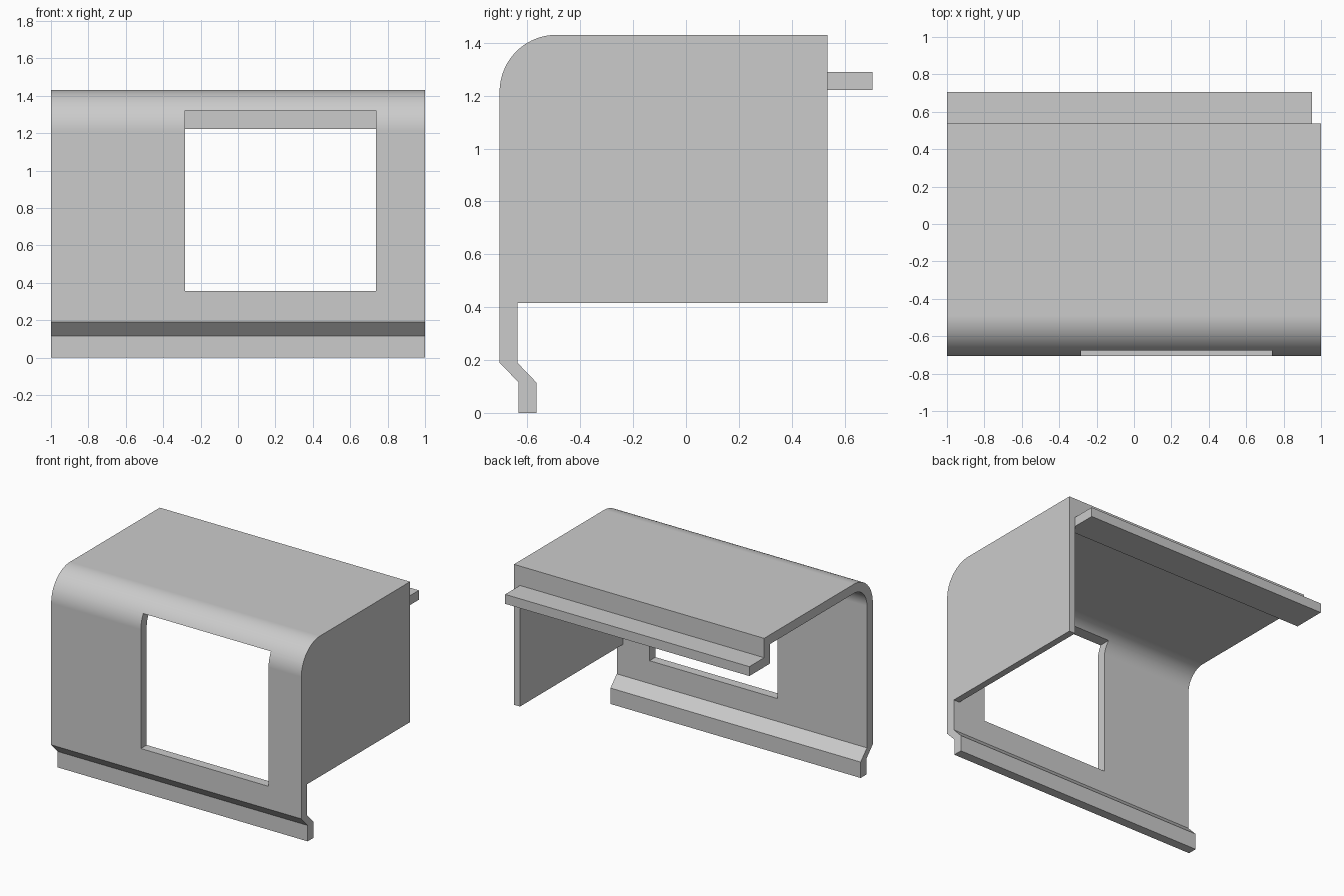
import bpy, bmesh, math

if "Cube" in bpy.data.objects:
    bpy.data.objects.remove(bpy.data.objects["Cube"], do_unlink=True)

grey = bpy.data.materials.new("plain grey")
grey.use_nodes = True
COLOUR = (0.6, 0.6, 0.6, 1)
grey.diffuse_color = COLOUR
grey.node_tree.nodes["Principled BSDF"].inputs["Base Color"].default_value = COLOUR

FRONT, BACK, TOP = -0.705, 0.536, 1.43
THICK, RADIUS = 0.067, 0.215
WALL_INNER = 0.952
WALL_BOTTOM = 0.415


def prism(name, outline, x0, x1):
    """Extrude a (y, z) outline along x."""
    bm = bmesh.new()
    face = bm.faces.new([bm.verts.new((x0, y, z)) for y, z in outline])
    ext = bmesh.ops.extrude_face_region(bm, geom=[face])
    verts = [v for v in ext["geom"] if isinstance(v, bmesh.types.BMVert)]
    bmesh.ops.translate(bm, verts=verts, vec=(x1 - x0, 0, 0))
    bmesh.ops.recalc_face_normals(bm, faces=bm.faces)
    mesh = bpy.data.meshes.new(name)
    bm.to_mesh(mesh)
    bm.free()
    mesh.materials.append(grey)
    obj = bpy.data.objects.new(name, mesh)
    bpy.context.collection.objects.link(obj)
    return obj


def bend(radius, steps=24):
    """Front upper corner, from the front face round to the roof."""
    cy, cz = FRONT + RADIUS, TOP - RADIUS
    angles = [math.pi / 2 * i / steps for i in range(steps + 1)]
    return [(cy - radius * math.cos(a), cz + radius * math.sin(a)) for a in angles]


def combine(target, other, operation):
    other.hide_render = True
    mod = target.modifiers.new(operation.lower(), 'BOOLEAN')
    mod.operation, mod.object, mod.solver = operation, other, 'EXACT'
    bpy.ops.object.select_all(action='DESELECT')
    bpy.context.view_layer.objects.active = target
    target.select_set(True)
    bpy.ops.object.modifier_apply(modifier=mod.name)
    bpy.data.objects.remove(other, do_unlink=True)


# Stepped foot below the front panel
inner = FRONT + THICK
foot_out = [(FRONT + 0.072, 0), (FRONT + 0.072, 0.115), (FRONT, 0.19)]
foot_in = [(y + THICK, z) for y, z in reversed(foot_out)]

# Bent sheet: foot, front, roof, rear flange and lip
lip_top, lip_bottom, lip_end = 1.29, 1.222, 0.705
sheet = (foot_out + bend(RADIUS)
         + [(BACK, TOP), (BACK, lip_top), (lip_end, lip_top), (lip_end, lip_bottom),
            (BACK - THICK, lip_bottom), (BACK - THICK, TOP - THICK)]
         + bend(RADIUS - THICK)[::-1] + foot_in)
cover = prism("cover", sheet, -1, WALL_INNER)

# Closed end wall with the same front silhouette
wall = foot_out + bend(RADIUS) + [(BACK, TOP), (BACK, WALL_BOTTOM), (inner, WALL_BOTTOM)] + foot_in
combine(cover, prism("end_wall", wall, WALL_INNER, 1), 'UNION')

# Window opening that reaches into the bend
opening = [(-1, 0.355), (-0.4, 0.355), (-0.4, 1.32), (-1, 1.32)]
combine(cover, prism("window_cutter", opening, -0.283, 0.738), 'DIFFERENCE')

# Merge coplanar faces, keep the bend smooth
bm = bmesh.new()
bm.from_mesh(cover.data)
bmesh.ops.remove_doubles(bm, verts=bm.verts, dist=0.0001)
bmesh.ops.dissolve_limit(bm, angle_limit=math.radians(1), verts=bm.verts, edges=bm.edges)
bm.to_mesh(cover.data)
bm.free()
bpy.ops.object.shade_smooth_by_angle(angle=math.radians(30))
weighted = cover.modifiers.new("weighted normals", 'WEIGHTED_NORMAL')
weighted.keep_sharp = True
